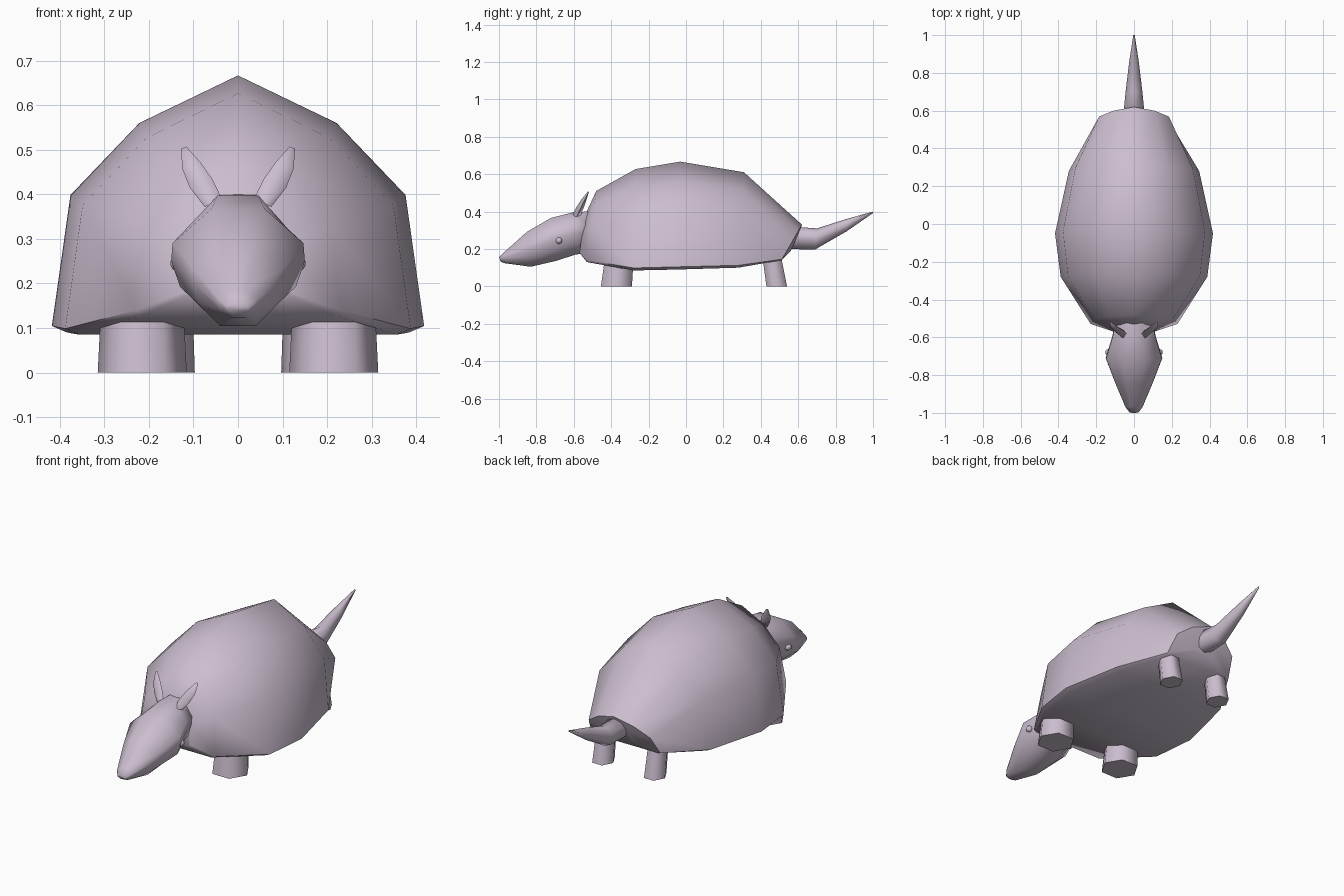
import bpy, bmesh, math
from mathutils import Matrix, Vector

if "Cube" in bpy.data.objects:
    bpy.data.objects.remove(bpy.data.objects["Cube"])

skin = bpy.data.materials.new("dusty_mauve")
skin.diffuse_color = (0.60, 0.51, 0.62, 1)
skin.use_nodes = True
skin.node_tree.nodes["Principled BSDF"].inputs["Base Color"].default_value = skin.diffuse_color


def finish(name, bm, angle=55):
    bmesh.ops.recalc_face_normals(bm, faces=bm.faces[:])
    me = bpy.data.meshes.new(name)
    bm.to_mesh(me)
    bm.free()
    me.materials.append(skin)
    ob = bpy.data.objects.new(name, me)
    bpy.context.collection.objects.link(ob)
    bpy.ops.object.select_all(action='DESELECT')
    ob.select_set(True)
    bpy.context.view_layer.objects.active = ob
    bpy.ops.object.shade_smooth_by_angle(angle=math.radians(angle))
    return ob


def skin_rings(name, rings, angle=55):
    """Join closed rings of points into a capped tube."""
    bm = bmesh.new()
    loops = [[bm.verts.new(p) for p in ring] for ring in rings]
    n = len(loops[0])
    for a, b in zip(loops, loops[1:]):
        for i in range(n):
            j = (i + 1) % n
            bm.faces.new((a[i], a[j], b[j], b[i]))
    bm.faces.new(loops[0])
    bm.faces.new(loops[-1])
    return finish(name, bm, angle)


def loft(name, half, stations, angle=55):
    """Half profile (x fraction, height fraction) swept over
    stations (y at top, y at bottom, z top, z bottom, half width)."""
    full = half + [(-x, h) for x, h in reversed(half) if x > 0]
    rings = [[(x * w, yb + (yt - yb) * h, zb + (zt - zb) * h) for x, h in full]
             for yt, yb, zt, zb, w in stations]
    return skin_rings(name, rings, angle)


# Domed shell, closing in to the neck and the tail root
loft("shell",
     [(0, 1), (0.53, 0.815), (0.9, 0.535), (1, 0.025), (0.92, 0)],
     [(-0.54, -0.57, 0.38, 0.18, 0.11),
      (-0.48, -0.53, 0.51, 0.13, 0.23),
      (-0.27, -0.28, 0.627, 0.085, 0.388),
      (-0.03, -0.05, 0.667, 0.09, 0.418),
      (0.31, 0.28, 0.61, 0.10, 0.345),
      (0.62, 0.51, 0.33, 0.14, 0.205),
      (0.61, 0.56, 0.30, 0.19, 0.07)])

# Head tapering to the snout
loft("head",
     [(0.4, 1), (0.98, 0.67), (1, 0.5), (0.87, 0.25), (0.4, 0)],
     [(-1.0, -0.99, 0.155, 0.132, 0.025),
      (-0.97, -0.97, 0.185, 0.124, 0.045),
      (-0.85, -0.83, 0.292, 0.105, 0.10),
      (-0.72, -0.70, 0.367, 0.135, 0.15),
      (-0.60, -0.59, 0.397, 0.17, 0.115),
      (-0.52, -0.52, 0.40, 0.18, 0.10)], 80)

# Tail, curving up to a point
loft("tail",
     [(0, 1), (0.75, 0.85), (1, 0.5), (0.75, 0.15), (0, 0)],
     [(0.56, 0.52, 0.32, 0.20, 0.06),
      (0.70, 0.69, 0.31, 0.197, 0.045),
      (0.85, 0.86, 0.358, 0.295, 0.026),
      (1.0, 1.0, 0.40, 0.392, 0.004)], 80)


def leg(name, x, y, rx, ry, shift, height):
    """Six-sided column; shift moves its top along y."""
    rings = []
    for z, s, dy in ((0, 1, 0), (height, 0.9, shift)):
        rings.append([(x + rx * s * math.cos(k * math.pi / 3),
                       y + dy + ry * s * math.sin(k * math.pi / 3) / 0.866, z)
                      for k in range(6)])
    skin_rings(name, rings, 65)


for side, sx in (("right", 1), ("left", -1)):
    leg("front_leg_" + side, sx * 0.215, -0.372, 0.10, 0.083, 0.02, 0.20)
    leg("rear_leg_" + side, sx * 0.155, 0.485, 0.058, 0.055, -0.03, 0.18)

    # Pointed ear: flat diamond sections leaning out and back
    rings = []
    for x, y, z, rx, ry in ((0.055, -0.585, 0.38, 0.020, 0.022),
                            (0.083, -0.565, 0.425, 0.025, 0.020),
                            (0.105, -0.545, 0.465, 0.020, 0.014),
                            (0.122, -0.523, 0.505, 0.006, 0.004)):
        rings.append([(sx * (x - rx), y, z + rx * 0.4), (sx * x, y - ry, z),
                      (sx * (x + rx), y, z - rx * 0.4), (sx * x, y + ry, z)])
    skin_rings("ear_" + side, rings, 80)

    # Small round eye
    bm = bmesh.new()
    bmesh.ops.create_uvsphere(bm, u_segments=12, v_segments=8, radius=0.018,
                              matrix=Matrix.Translation(Vector((sx * 0.134, -0.68, 0.245))))
    finish("eye_" + side, bm, 80)
